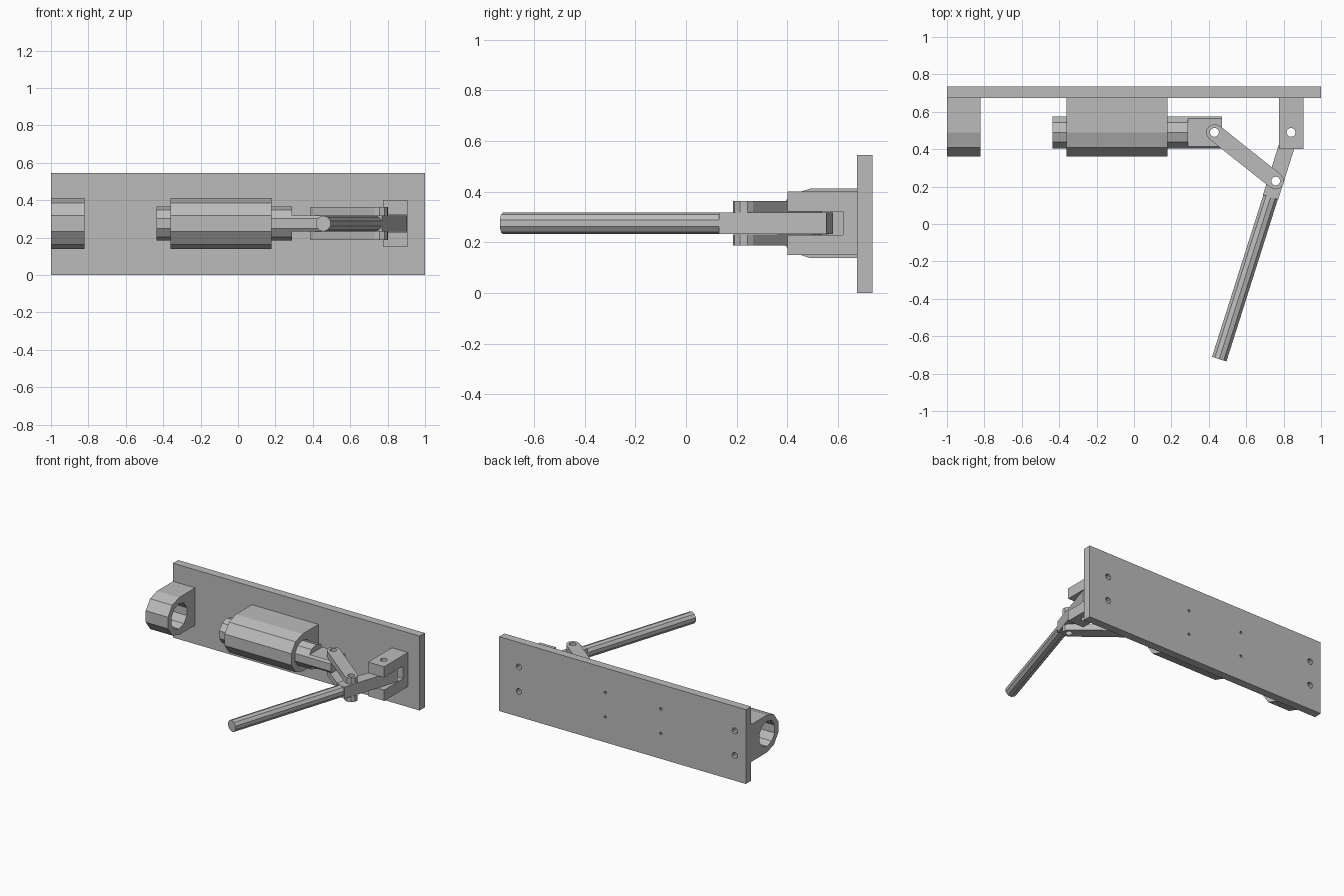
import bpy, bmesh
from math import sin, cos, pi, radians
from mathutils import Matrix, Vector

cube = bpy.data.objects.get("Cube")
if cube:
    bpy.data.objects.remove(cube, do_unlink=True)

grey = bpy.data.materials.new("plain_grey")
grey.use_nodes = True
COLOR = (0.5, 0.5, 0.5, 1)
grey.diffuse_color = COLOR
grey.node_tree.nodes["Principled BSDF"].inputs["Base Color"].default_value = COLOR

MID = 0.275          # height of the mechanism's axis
AXIS_Y = 0.49        # depth of the plunger axis
PLATE_Y = 0.675      # front face of the base plate


def frame(u, v, w, origin=(0, 0, 0)):
    """Matrix whose local axes are u, v, w."""
    m = Matrix((u, v, w)).transposed().to_4x4()
    m.translation = origin
    return m


ALONG_X = frame((0, 1, 0), (0, 0, 1), (1, 0, 0))
ALONG_Y = frame((0, 0, 1), (1, 0, 0), (0, 1, 0))
ALONG_Z = Matrix()


def arc(r, start, end, steps, cu=0, cv=0):
    angles = [radians(start + (end - start) * i / steps) for i in range(steps + 1)]
    return [(cu + r * cos(a), cv + r * sin(a)) for a in angles]


def circle(r, cu=0, cv=0, sides=10):
    # first corner offset so that corners point up and flats face sideways
    return arc(r, 90, 450, sides, cu, cv)[:-1]


def rect(u0, u1, v0, v1):
    return [(u0, v0), (u1, v0), (u1, v1), (u0, v1)]


def prism(name, profile, lo, hi, matrix=ALONG_Z):
    """Extrude a flat profile along the local third axis."""
    bm = bmesh.new()
    base = bm.faces.new([bm.verts.new((u, v, lo)) for u, v in profile])
    top = bmesh.ops.extrude_face_region(bm, geom=[base])["geom"]
    verts = [g for g in top if isinstance(g, bmesh.types.BMVert)]
    bmesh.ops.translate(bm, verts=verts, vec=(0, 0, hi - lo))
    bmesh.ops.transform(bm, matrix=matrix, verts=bm.verts)
    bmesh.ops.recalc_face_normals(bm, faces=bm.faces)
    mesh = bpy.data.meshes.new(name)
    bm.to_mesh(mesh)
    bm.free()
    mesh.materials.append(grey)
    obj = bpy.data.objects.new(name, mesh)
    bpy.context.collection.objects.link(obj)
    return obj


def cut(obj, profile, lo, hi, matrix=ALONG_Z):
    """Subtract a prism from a part."""
    cutter = prism("cutter", profile, lo, hi, matrix)
    mod = obj.modifiers.new("cut", 'BOOLEAN')
    mod.operation, mod.solver, mod.object = 'DIFFERENCE', 'EXACT', cutter
    bpy.context.view_layer.objects.active = obj
    bpy.ops.object.modifier_apply(modifier=mod.name)
    bpy.data.objects.remove(cutter, do_unlink=True)


def pin_hole(obj, x, y):
    cut(obj, circle(0.024, x, y, 12), -0.1, 0.7)


# Base plate
plate = prism("base_plate", rect(-1, 1, 0, 0.545), PLATE_Y, 0.735,
              frame((1, 0, 0), (0, 0, 1), (0, 1, 0)))

# Guide ring and plunger housing: rounded fronts with a bore
R = 0.137
guide_profile = [(PLATE_Y, MID + R)] + arc(R, 90, 270, 5, AXIS_Y, MID) + [(PLATE_Y, MID - R)]
guides = []
for name, x0, x1 in (("guide_ring", -1, -0.82), ("plunger_housing", -0.36, 0.18)):
    guide = prism(name, guide_profile, x0, x1, ALONG_X)
    cut(guide, circle(0.093, AXIS_Y, MID), x0 - 0.1, x1 + 0.1, ALONG_X)
    guides.append(guide)

# Fork bracket with a slot for the handle
slot = 0.046
fork = prism("fork_bracket", [
    (0.4, MID - 0.125), (PLATE_Y, MID - 0.125), (PLATE_Y, MID + 0.125), (0.4, MID + 0.125),
    (0.4, MID + slot), (0.62, MID + slot), (0.62, MID - slot), (0.4, MID - slot)],
    0.775, 0.905, ALONG_X)

# Screw holes through the plate into the parts it carries
ring, housing = guides
for part, r, xs in ((ring, 0.022, (-0.91,)), (fork, 0.022, (0.84,)),
                    (housing, 0.01, (-0.31, 0.14))):
    for x in xs:
        for z in (MID - 0.09, MID + 0.09):
            cut(plate, circle(r, z, x), 0.6, 0.8, ALONG_Y)
            cut(part, circle(r, z, x), 0.62, 0.8, ALONG_Y)

# Plunger with a flat tongue
plunger = prism("plunger", circle(0.09, AXIS_Y, MID), -0.435, 0.47, ALONG_X)
for side in (-1, 1):
    z0, z1 = sorted((MID + side * 0.043, MID + side * 0.2))
    cut(plunger, rect(0.29, 0.6, 0.3, 0.7), z0, z1)

# Pivots
pivot = Vector((0.84, AXIS_Y, MID))
reach = Vector((-0.302, -0.953, 0)).normalized()
joint = pivot + reach * 0.273
tongue_pin = Vector((0.43, AXIS_Y, MID))
pin_hole(plunger, tongue_pin.x, tongue_pin.y)
pin_hole(fork, pivot.x, pivot.y)

# Handle: square bar, then a rod
up = Vector((0, 0, 1))
handle_frame = frame(up.cross(reach), up, reach, pivot)
H = 0.0425
bar = prism("handle_bar", rect(-H, H, -H, H), -0.08, 0.364, handle_frame)
for p in (pivot, joint):
    pin_hole(bar, p.x, p.y)
prism("handle_rod", circle(H), 0.364, 1.272, handle_frame)

# Pair of links between tongue and handle
span = joint - tongue_pin
along = span.normalized()
link_frame = frame(along, up.cross(along), up, tongue_pin)
link_profile = arc(0.045, 90, 270, 5) + arc(0.045, -90, 90, 5, span.length)
for name, lo, hi in (("lower_link", -0.088, -0.0435), ("upper_link", 0.0435, 0.088)):
    link = prism(name, link_profile, lo, hi, link_frame)
    for p in (tongue_pin, joint):
        pin_hole(link, p.x, p.y)
